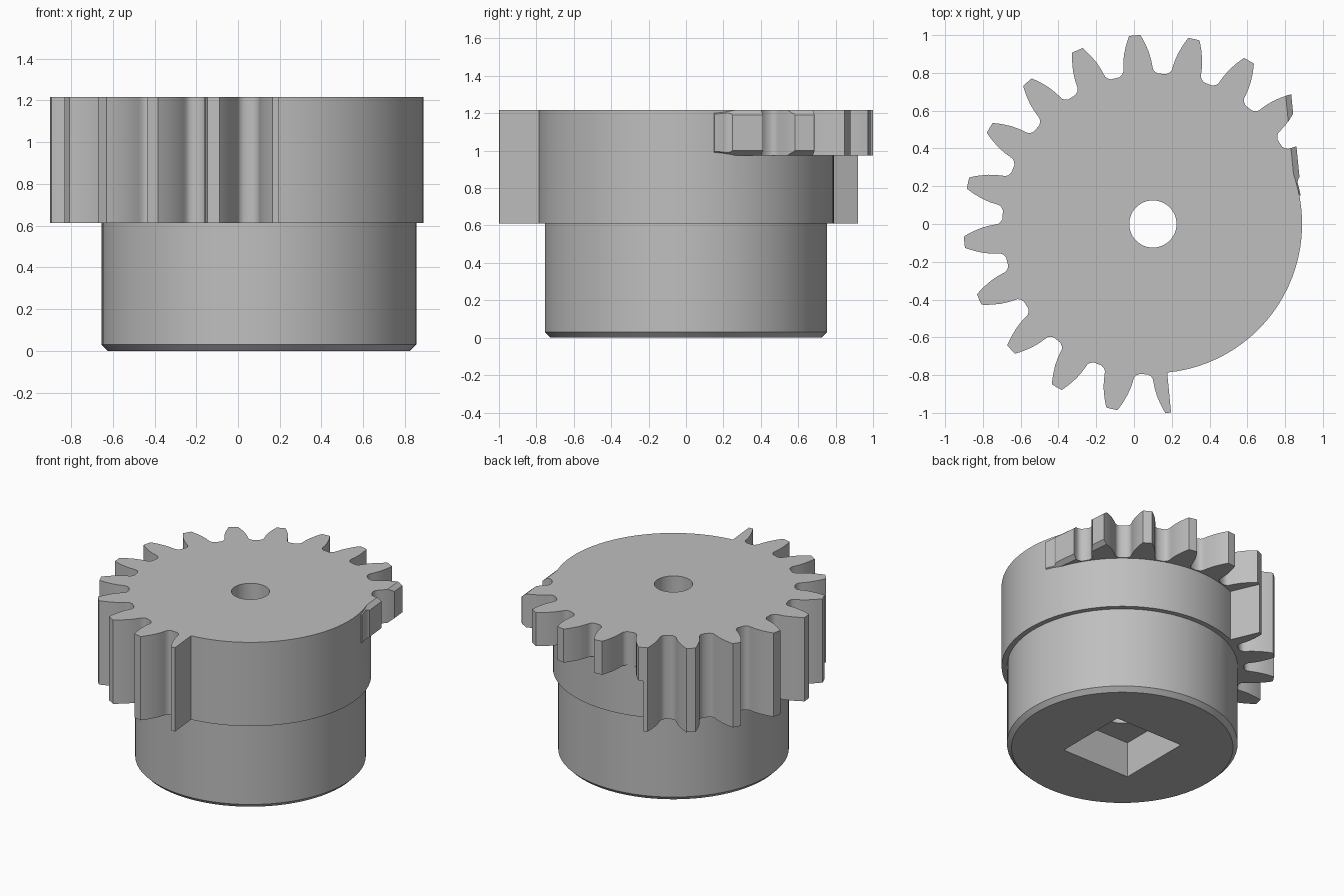
import bpy, bmesh
from math import sin, cos, radians, degrees
from mathutils import Vector

if "Cube" in bpy.data.objects:
    bpy.data.objects.remove(bpy.data.objects["Cube"])

AXIS_X = 0.10                 # gear axis
PITCH = 18                    # degrees per tooth
FIRST, STEP, LAST = 23.5, 113.5, 275.5   # tooth centre angles
Z_STEP, Z_SHORT, Z_TOP = 0.612, 0.975, 1.217
R_DISC, R_ROOT, R_TIP = 0.79, 0.797, 1.003

# Half tooth: radius and half width, from tip down to the root fillet
HALF = [(R_TIP, 0), (R_TIP, 0.03), (0.98, 0.041), (0.95, 0.053), (0.91, 0.066),
        (0.87, 0.074), (0.84, 0.077), (0.82, 0.079), (0.807, 0.087), (R_ROOT, 0.103)]


def half_tooth(centre, side):
    """Polar points of one flank; side +1 runs tip to root, -1 root to tip."""
    pts = [(r, centre + side * degrees(w / r)) for r, w in HALF]
    return pts if side > 0 else pts[::-1]


def teeth(start, end):
    """Full teeth between two tooth centres, without the outer two halves."""
    pts, a = half_tooth(start, 1), start + PITCH
    while a < end - 1:
        pts += half_tooth(a, -1) + half_tooth(a, 1)[1:]
        a += PITCH
    return pts + half_tooth(end, -1)


def arc(r, a0, a1, n):
    return [(r, a0 + (a1 - a0) * i / n) for i in range(n + 1)]


def prism(name, polar, z0, z1):
    """Extrude a polar outline around the gear axis."""
    bm = bmesh.new()
    ring = [bm.verts.new((AXIS_X + r * cos(radians(a)), r * sin(radians(a)), z0))
            for r, a in polar]
    face = bm.faces.new(ring)
    top = bmesh.ops.extrude_face_region(bm, geom=[face])["geom"]
    bmesh.ops.translate(bm, vec=(0, 0, z1 - z0),
                        verts=[g for g in top if isinstance(g, bmesh.types.BMVert)])
    bmesh.ops.recalc_face_normals(bm, faces=bm.faces)
    mesh = bpy.data.meshes.new(name)
    bm.to_mesh(mesh)
    bm.free()
    obj = bpy.data.objects.new(name, mesh)
    bpy.context.collection.objects.link(obj)
    return obj


def edit(obj, action):
    bm = bmesh.new()
    bm.from_mesh(obj.data)
    action(bm)
    bmesh.ops.recalc_face_normals(bm, faces=bm.faces)
    bm.to_mesh(obj.data)
    bm.free()


def combine(target, other, operation):
    """Apply a boolean and discard the helper."""
    mod = target.modifiers.new(operation.lower(), 'BOOLEAN')
    mod.operation, mod.object, mod.solver = operation, other, 'EXACT'
    bpy.context.view_layer.objects.active = target
    bpy.ops.object.modifier_apply(modifier=mod.name)
    bpy.data.objects.remove(other)


# Full-height toothed sector, closed by a plain round sector
gear = prism("gear", teeth(STEP, LAST) + arc(R_DISC, LAST, STEP + 360, 50), Z_STEP, Z_TOP)

# Short upper teeth, on a ring sector that overlaps the disc
sector = (arc(R_ROOT, 11, 17, 3)[:-1] + half_tooth(FIRST, -1)
          + teeth(FIRST, STEP)[1:] + [(0.99, STEP + 0.5)] + arc(0.7, STEP + 0.5, 11, 20))
short_teeth = prism("short_teeth", sector, Z_SHORT, Z_TOP)


def trim(bm):
    # Flat cut across the end teeth, with a chamfer above and below
    out = Vector((0.995, 0.0995, 0))
    point = Vector((0.832, 0.69, 0))
    up = Vector((0, 0, 1))
    cuts = [(out, point),
            (out * 0.025 + up * 0.03, point + up * (Z_TOP - 0.025)),
            (out * 0.025 - up * 0.03, point + up * (Z_SHORT + 0.025))]
    for normal, co in cuts:
        res = bmesh.ops.bisect_plane(bm, geom=bm.verts[:] + bm.edges[:] + bm.faces[:],
                                     plane_co=co, plane_no=normal, clear_outer=True)
        cut = [g for g in res["geom_cut"] if isinstance(g, bmesh.types.BMEdge)]
        bmesh.ops.holes_fill(bm, edges=cut, sides=0)


edit(short_teeth, trim)
combine(gear, short_teeth, 'UNION')

# Round hub with a chamfered foot
hub = prism("hub", arc(0.755, 0, 355, 71), 0, 0.8)
edit(hub, lambda bm: bmesh.ops.bevel(
    bm, geom=[e for e in bm.edges if all(v.co.z < 0.01 for v in e.verts)],
    offset=0.03, segments=1, affect='EDGES'))
combine(gear, hub, 'UNION')

# Bore through the axis and square socket in the foot
combine(gear, prism("bore", arc(0.125, 0, 352.5, 47), -0.1, 1.4), 'DIFFERENCE')
socket_radius = 0.543 / 2 ** 0.5
combine(gear, prism("socket", arc(socket_radius, 45, 315, 3), -0.1, 0.256), 'DIFFERENCE')

# Single grey material
grey = bpy.data.materials.new("mid grey")
grey.use_nodes = True
colour = (0.52, 0.52, 0.52, 1)
grey.diffuse_color = colour
grey.node_tree.nodes["Principled BSDF"].inputs["Base Color"].default_value = colour
gear.data.materials.clear()
gear.data.materials.append(grey)
for poly in gear.data.polygons:
    poly.material_index = 0

bpy.ops.object.select_all(action='DESELECT')
gear.select_set(True)
bpy.context.view_layer.objects.active = gear
bpy.ops.object.shade_smooth_by_angle(angle=radians(30))
